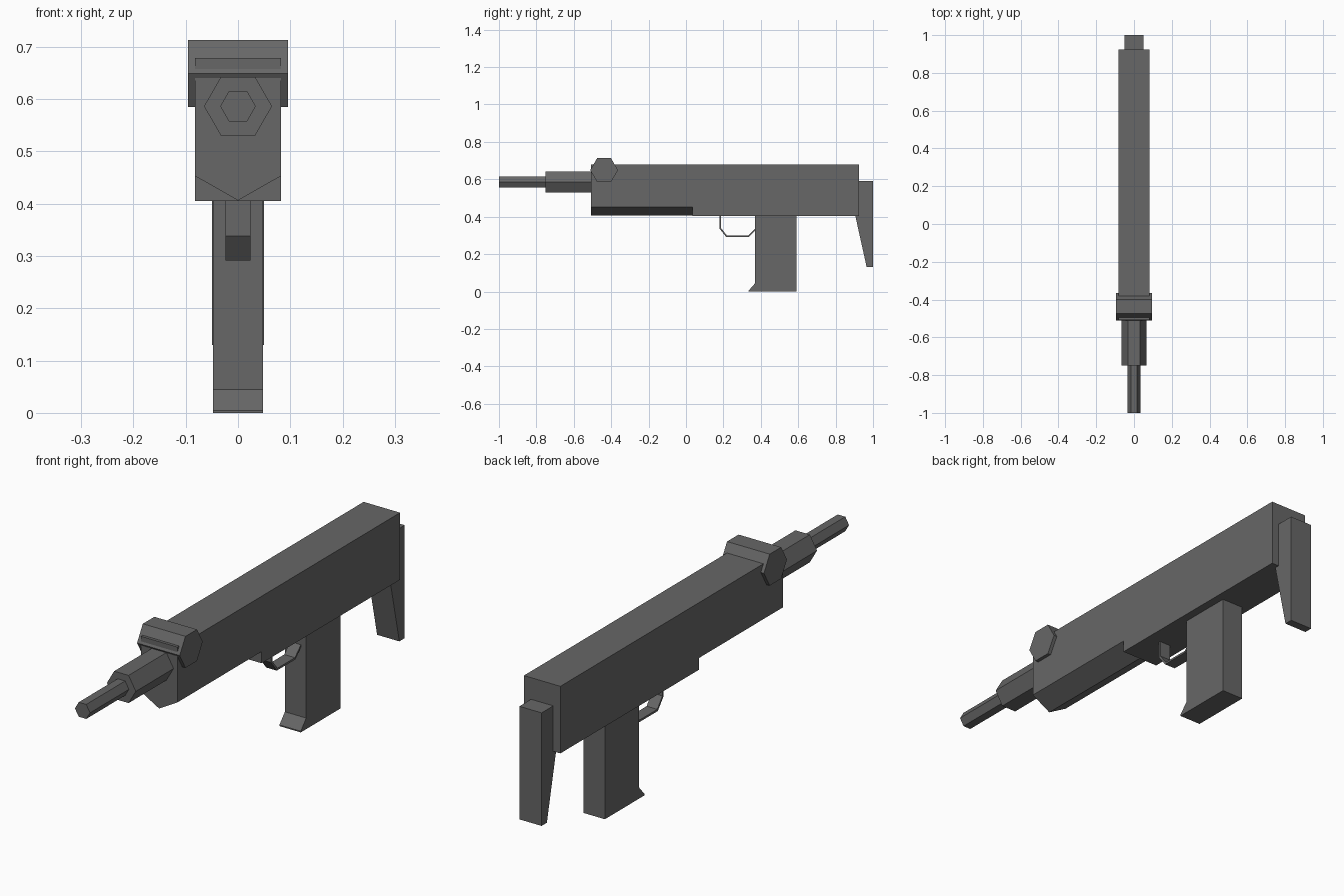
import bpy
import bmesh
import math
from mathutils import Matrix, Vector

old = bpy.data.objects.get("Cube")
if old:
    bpy.data.objects.remove(old, do_unlink=True)

# One flat gunmetal colour
GREY = (0.135, 0.135, 0.135, 1.0)
metal = bpy.data.materials.new("gunmetal grey")
metal.use_nodes = True
metal.diffuse_color = GREY
metal.node_tree.nodes["Principled BSDF"].inputs["Base Color"].default_value = GREY


def finish(name, bm):
    bmesh.ops.recalc_face_normals(bm, faces=bm.faces)
    mesh = bpy.data.meshes.new(name)
    bm.to_mesh(mesh)
    bm.free()
    mesh.materials.append(metal)
    obj = bpy.data.objects.new(name, mesh)
    bpy.context.scene.collection.objects.link(obj)
    return obj


def prism(name, points, start, step):
    """Extrude a closed outline from start along step."""
    bm = bmesh.new()
    face = bm.faces.new([bm.verts.new(Vector(p) + Vector(start)) for p in points])
    side = bmesh.ops.extrude_face_region(bm, geom=[face], use_keep_orig=True)["geom"]
    moved = [g for g in side if isinstance(g, bmesh.types.BMVert)]
    bmesh.ops.translate(bm, verts=moved, vec=step)
    return finish(name, bm)


def side_plate(name, outline, half_width):
    """Outline in (y, z), extruded symmetrically across x."""
    return prism(name, [(0, y, z) for y, z in outline],
                 (-half_width, 0, 0), (2 * half_width, 0, 0))


def hex_bar(name, radius, length, centre, rotation):
    bm = bmesh.new()
    bmesh.ops.create_cone(bm, cap_ends=True, segments=6, radius1=radius,
                          radius2=radius, depth=length,
                          matrix=Matrix.Translation(centre) @ rotation)
    return finish(name, bm)


# Receiver box, with a V-shaped keel cut under its front half
FRONT, BACK, BOTTOM, TOP = -0.507, 0.925, 0.405, 0.678
receiver = side_plate("receiver", [(FRONT, BOTTOM), (BACK, BOTTOM),
                                   (BACK, TOP), (FRONT, TOP)], 0.082)
cutter = prism("keel_cutter",
               [(-0.123, 0, 0.476), (0, 0, 0.406), (0.123, 0, 0.476),
                (0.123, 0, 0.3), (-0.123, 0, 0.3)],
               (0, -0.6, 0), (0, 0.635, 0))
cutter.hide_render = True
cut = receiver.modifiers.new("keel", 'BOOLEAN')
cut.operation = 'DIFFERENCE'
cut.solver = 'EXACT'
cut.object = cutter
depsgraph = bpy.context.evaluated_depsgraph_get()
keel_mesh = bpy.data.meshes.new_from_object(receiver.evaluated_get(depsgraph))
receiver.modifiers.clear()
receiver.data = keel_mesh
bpy.data.objects.remove(cutter, do_unlink=True)

# Barrel in two hexagonal steps, corners pointing sideways
AXIS_Z = 0.586
along_y = Matrix.Rotation(math.pi / 2, 4, 'X') @ Matrix.Rotation(math.pi / 2, 4, 'Z')
for name, radius, y0, y1 in (("barrel_shroud", 0.065, -0.75, -0.49),
                             ("barrel_muzzle", 0.034, -1.0, -0.74)):
    hex_bar(name, radius, y1 - y0, (0, (y0 + y1) / 2, AXIS_Z), along_y)

# Hexagonal cross bar over the front, corners pointing up and down
along_x = Matrix.Rotation(math.pi / 2, 4, 'Y')
hex_bar("front_cross_bar", 0.074, 0.192, (0, -0.438, 0.649), along_x)

# Magazine grip with a small lip at its foot
side_plate("magazine_grip", [(0.37, 0.42), (0.59, 0.42), (0.59, 0),
                             (0.335, 0), (0.335, 0.005), (0.37, 0.045)], 0.048)

# Shoulder stock, tapering toward its toe
side_plate("shoulder_stock", [(0.915, 0.59), (1.0, 0.59), (1.0, 0.13),
                              (0.966, 0.13), (0.902, 0.42), (0.915, 0.42)], 0.05)

# Trigger guard: thin bent strap
outer = [(0.178, 0.41), (0.178, 0.338), (0.215, 0.291), (0.335, 0.291), (0.375, 0.332)]
inner = [(0.375, 0.342), (0.332, 0.299), (0.219, 0.299), (0.186, 0.341), (0.186, 0.41)]
side_plate("trigger_guard", outer + inner, 0.024)

# Hard, faceted shading everywhere
for obj in bpy.context.scene.objects:
    if obj.type == 'MESH':
        for poly in obj.data.polygons:
            poly.use_smooth = False
